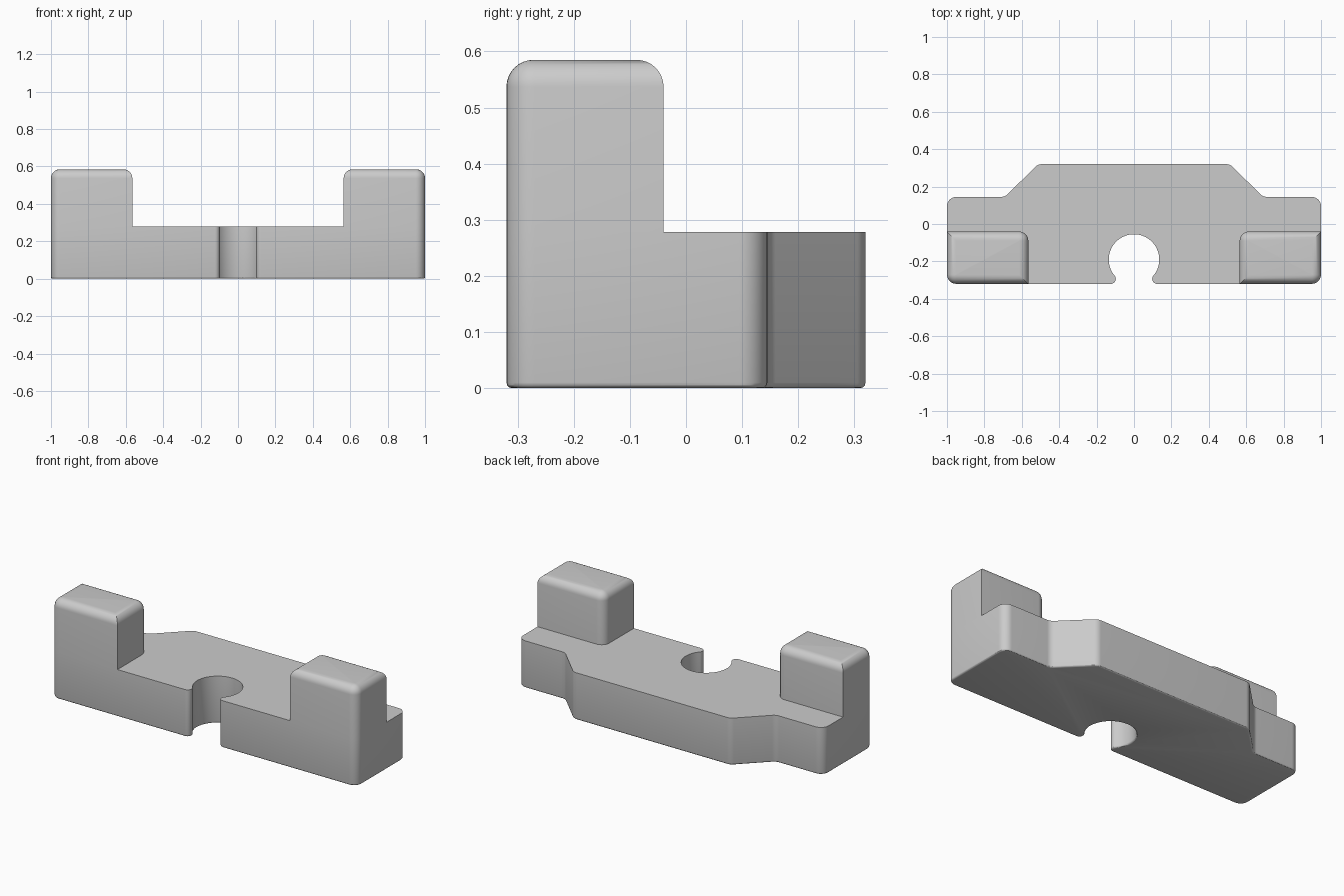
import bpy, bmesh
from math import cos, sin, radians, tan, pi
from mathutils import Vector

cube = bpy.data.objects.get("Cube")
if cube:
    bpy.data.objects.remove(cube, do_unlink=True)

grey = bpy.data.materials.new("light grey")
grey.use_nodes = True
colour = (0.6, 0.6, 0.6, 1)
grey.diffuse_color = colour
grey.node_tree.nodes["Principled BSDF"].inputs["Base Color"].default_value = colour

FRONT, BACK, DECK, TOP = -0.32, 0.32, 0.278, 0.585


def arc(cx, cy, r, start, end, steps):
    """Points along a circular arc, angles in degrees."""
    angles = [radians(start + (end - start) * i / steps) for i in range(steps + 1)]
    return [(cx + r * cos(a), cy + r * sin(a)) for a in angles]


def fillet(before, corner, after, r, steps=8):
    """Points that round one outline corner."""
    p = Vector(corner)
    u = (Vector(before) - p).normalized()
    v = (Vector(after) - p).normalized()
    half = u.angle(v) / 2
    centre = p + (u + v).normalized() * r / sin(half)
    start = p + u * r / tan(half) - centre
    end = p + v * r / tan(half) - centre
    sweep = pi - 2 * half
    return [tuple(centre + (start * sin((1 - i / steps) * sweep)
                            + end * sin(i / steps * sweep)) / sin(sweep))
            if abs(sin(sweep)) > 1e-6 else corner for i in range(steps + 1)]


def solid(name, outline, z0, z1, round_z, radius, segments):
    """Extrude an outline and round its rim at height round_z."""
    bm = bmesh.new()
    face = bm.faces.new([bm.verts.new((x, y, z0)) for x, y in outline])
    result = bmesh.ops.extrude_face_region(bm, geom=[face], use_keep_orig=True)
    for v in result["geom"]:
        if isinstance(v, bmesh.types.BMVert):
            v.co.z = z1
    bmesh.ops.recalc_face_normals(bm, faces=bm.faces)
    rim = [e for e in bm.edges if all(abs(v.co.z - round_z) < 1e-5 for v in e.verts)]
    bmesh.ops.bevel(bm, geom=rim, offset=radius, segments=segments, profile=0.5,
                    affect='EDGES', clamp_overlap=False)
    mesh = bpy.data.meshes.new(name)
    bm.to_mesh(mesh)
    bm.free()
    mesh.materials.append(grey)
    obj = bpy.data.objects.new(name, mesh)
    bpy.context.collection.objects.link(obj)
    bpy.ops.object.select_all(action='DESELECT')
    obj.select_set(True)
    bpy.context.view_layer.objects.active = obj
    bpy.ops.object.shade_smooth_by_angle(angle=radians(30))
    return obj


# Base plate: keyhole notch, lip, then rounded outer corners of one half
lip_angle = radians(-40)
notch_y, notch_r = -0.19, 0.135
lip_r = 0.0263
lip_x = (notch_r + lip_r) * cos(lip_angle)
half = arc(0, notch_y, notch_r, 90, -40, 24)
half += arc(lip_x, FRONT + lip_r, lip_r, 140, 270, 10)[1:]
corners = [(lip_x, FRONT), (1, FRONT), (1, 0.145), (0.69, 0.145), (0.513, BACK), (0, BACK)]
for i, r in zip(range(1, 5), (0.05, 0.05, 0.05, 0.05)):
    half += fillet(corners[i - 1], corners[i], corners[i + 1], r)
outline = half + [(-x, y) for x, y in reversed(half[1:])]
solid("base_plate", outline, 0, DECK, 0, 0.01, 3)

# End posts: two opposite upright corners rounded, two sharp, soft top rim
inner, rear = 0.565, -0.04
post = [(inner, FRONT)]
post += fillet((inner, FRONT), (1, FRONT), (1, rear), 0.05)
post += [(1, rear)]
post += fillet((1, rear), (inner, rear), (inner, FRONT), 0.05)
for name, side in (("left_post", 1), ("right_post", -1)):
    solid(name, [(side * x, y) for x, y in post], DECK, TOP, TOP, 0.048, 8)
